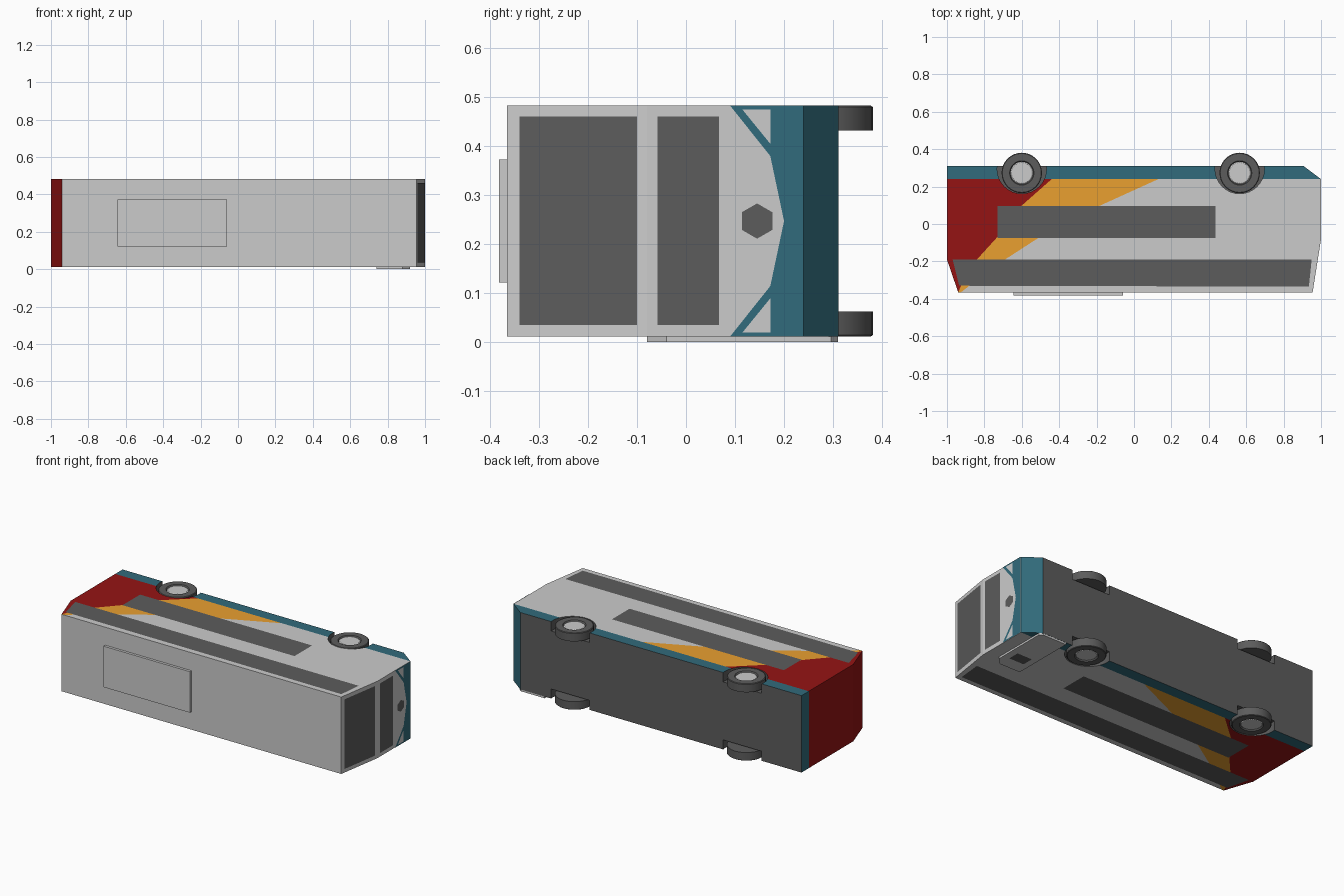
import bpy, bmesh, math
from mathutils import Vector, Matrix

if "Cube" in bpy.data.objects:
    bpy.data.objects.remove(bpy.data.objects["Cube"])

Z0, Z1 = 0.012, 0.483            # left and right flanks of the bus (lying on its side)
ZM = (Z0 + Z1) / 2
WHEEL_X = (-0.6, 0.565)


def material(name, rgb):
    m = bpy.data.materials.new(name)
    m.diffuse_color = (*rgb, 1)
    m.use_nodes = True
    m.node_tree.nodes["Principled BSDF"].inputs["Base Color"].default_value = m.diffuse_color
    return m


GREY = material("grey", (0.8, 0.8, 0.8))
DARK = material("dark", (0.107, 0.107, 0.107))
RED = material("red", (0.3, 0.007, 0.007))
ORANGE = material("orange", (0.82, 0.35, 0.03))
TEAL = material("teal", (0.031, 0.147, 0.2))


def make(name, bm, *mats):
    me = bpy.data.meshes.new(name)
    bm.to_mesh(me)
    bm.free()
    for m in mats:
        me.materials.append(m)
    ob = bpy.data.objects.new(name, me)
    bpy.context.collection.objects.link(ob)
    return ob


def extrude(bm, z0, z1):
    """Raise the flat faces of bm into a closed shell from z0 to z1."""
    ret = bmesh.ops.extrude_face_region(bm, geom=bm.faces[:], use_keep_orig=True)
    for v in ret["geom"]:
        if isinstance(v, bmesh.types.BMVert):
            v.co.z += z1 - z0
    bmesh.ops.recalc_face_normals(bm, faces=bm.faces[:])


def prism(name, pts, z0, z1, mat):
    bm = bmesh.new()
    bm.faces.new([bm.verts.new((x, y, z0)) for x, y in pts])
    extrude(bm, z0, z1)
    return make(name, bm, mat)


def panel(name, pts, out, mat):
    """Single flat face whose normal looks towards out."""
    bm = bmesh.new()
    f = bm.faces.new([bm.verts.new(p) for p in pts])
    f.normal_update()
    if f.normal.dot(Vector(out)) < 0:
        f.normal_flip()
    return make(name, bm, mat)


def front_x(y):
    return (1 if y >= -0.08 else 1 - 0.045 * (-0.08 - y) / 0.285) + 0.002


def front_panel(name, pts, mat):
    return panel(name, [(front_x(y), y, z) for y, z in pts], (1, 0, 0), mat)


def rect(a, b, c, d):
    return [(a, c), (b, c), (b, d), (a, d)]


# Body shell: painted side profile, extruded across the width
L = [(-0.44, 0.24), (-0.61, 0.09), (-0.74, -0.08), (-0.84, -0.19), (-0.925, -0.33), (-0.94, -0.365)]
R = [(0.13, 0.24), (-0.2, 0.09), (-0.52, -0.08), (-0.69, -0.19), (-0.88, -0.33), (-0.925, -0.365)]
patches = [
    R + [(0.955, -0.365), (1, -0.08), (1, 0.24)],
    [(-1, 0.24), L[0], R[0], (1, 0.24), (0.905, 0.311), (-1, 0.311)],
    [(-1, 0.24), (-1, -0.19)] + L[::-1],
    L + R[::-1],
]
bm = bmesh.new()
for i, (pts, slot) in enumerate(zip(patches, (0, 2, 3, 4))):
    f = bm.faces.new([bm.verts.new((x, y, Z0)) for x, y in pts])
    f.material_index = slot
bmesh.ops.remove_doubles(bm, verts=bm.verts[:], dist=1e-4)
extrude(bm, Z0, Z1)
for f in bm.faces:
    c, n = f.calc_center_median(), f.normal
    if n.y > 0.99:
        f.material_index = 1
    elif n.y < -0.99:
        f.material_index = 0
    elif abs(n.z) < 0.5:
        f.material_index = 2 if c.y > 0.24 else (3 if c.x < 0 else 0)
body = make("body", bm, GREY, DARK, TEAL, RED, ORANGE)

# Wheel arches cut out of the body
bm = bmesh.new()
for x in WHEEL_X:
    for z in (0.0, 2 * ZM):
        bmesh.ops.create_cone(bm, cap_ends=True, segments=32, radius1=0.132, radius2=0.132,
                              depth=0.14, matrix=Matrix.Translation((x, 0.294, z)))
cutter = make("arch_cutter", bm, DARK)
cutter.hide_render = True
cutter.hide_set(True)
mod = body.modifiers.new("arches", "BOOLEAN")
mod.operation, mod.solver, mod.object = "DIFFERENCE", "EXACT", cutter
mod.material_mode = "TRANSFER"
bpy.context.view_layer.objects.active = body
bpy.ops.object.modifier_apply(modifier=mod.name)
bpy.data.objects.remove(cutter)

# Side windows on both flanks
upper = [(-0.97, -0.19), (-0.935, -0.33), (0.935, -0.335), (0.95, -0.19)]
lower = rect(-0.73, 0.435, -0.075, 0.095)
for side, z, d in (("right", Z1 + 0.001, 1), ("left", Z0 - 0.001, -1)):
    for deck, pts in (("upper", upper), ("lower", lower)):
        panel(f"{side}_{deck}_windows", [(x, y, z) for x, y in pts], (0, 0, d), DARK)

# Front: windscreens, badge and teal trim
front_panel("upper_windscreen", rect(-0.34, -0.1, 0.035, 0.461), DARK)
front_panel("lower_windscreen", rect(-0.058, 0.067, 0.035, 0.461), DARK)
front_panel("front_badge", [(0.145 + 0.036 * math.sin(a * math.pi / 3), ZM + 0.036 * math.cos(a * math.pi / 3))
                            for a in range(6)], DARK)
front_panel("front_band", [(0.24, Z0), (0.24, Z1), (0.172, Z1), (0.172, 0.38), (0.2, ZM),
                           (0.172, 2 * ZM - 0.38), (0.172, Z0)], TEAL)
trim = [(0.172, 0.38), (0.09, Z1), (0.172, Z1), (0.172, 0.475), (0.115, 0.475), (0.172, 0.405)]
front_panel("front_trim_right", trim, TEAL)
front_panel("front_trim_left", [(y, 2 * ZM - z) for y, z in trim], TEAL)

# Roof unit
prism("roof_unit", rect(-0.645, -0.06, -0.381, -0.364), 0.122, 0.373, GREY)

# Entrance door on the left flank, with its window
prism("door", [(0.74, -0.08), (0.88, -0.08), (0.92, -0.04), (0.92, 0.296), (0.9, 0.31), (0.74, 0.31)],
      0.001, Z0 + 0.001, GREY)
panel("door_window", [(x, y, 0.0) for x, y in rect(0.78, 0.88, 0.0, 0.07)], (0, 0, -1), DARK)


# Wheels: lathed tyre plus slightly recessed hub
def lathe(name, profile, mat, x, flip):
    bm = bmesh.new()
    vs = [bm.verts.new((r, 0, z)) for r, z in profile]
    es = [bm.edges.new(p) for p in zip(vs, vs[1:])]
    bmesh.ops.spin(bm, geom=vs + es, cent=(0, 0, 0), axis=(0, 0, 1), angle=2 * math.pi, steps=32)
    bmesh.ops.remove_doubles(bm, verts=bm.verts[:], dist=1e-5)
    for v in bm.verts:
        z = Z0 - v.co.z if flip else Z1 + v.co.z
        v.co = (v.co.x + x, v.co.y + 0.273, z)
    bmesh.ops.recalc_face_normals(bm, faces=bm.faces[:])
    ob = make(name, bm, mat)
    bpy.ops.object.select_all(action="DESELECT")
    ob.select_set(True)
    bpy.context.view_layer.objects.active = ob
    bpy.ops.object.shade_smooth_by_angle(angle=math.radians(30))


tyre = [(0, -0.051), (0.108, -0.051), (0.108, -0.003), (0.104, 0), (0.065, 0), (0.06, -0.008), (0, -0.008)]
hub = [(0, -0.0075), (0.06, -0.0075), (0.055, -0.004), (0, -0.004)]
for axle, x in zip(("rear", "front"), WHEEL_X):
    for side, flip in (("right", False), ("left", True)):
        lathe(f"{axle}_{side}_tyre", tyre, DARK, x, flip)
        lathe(f"{axle}_{side}_hub", hub, GREY, x, flip)
